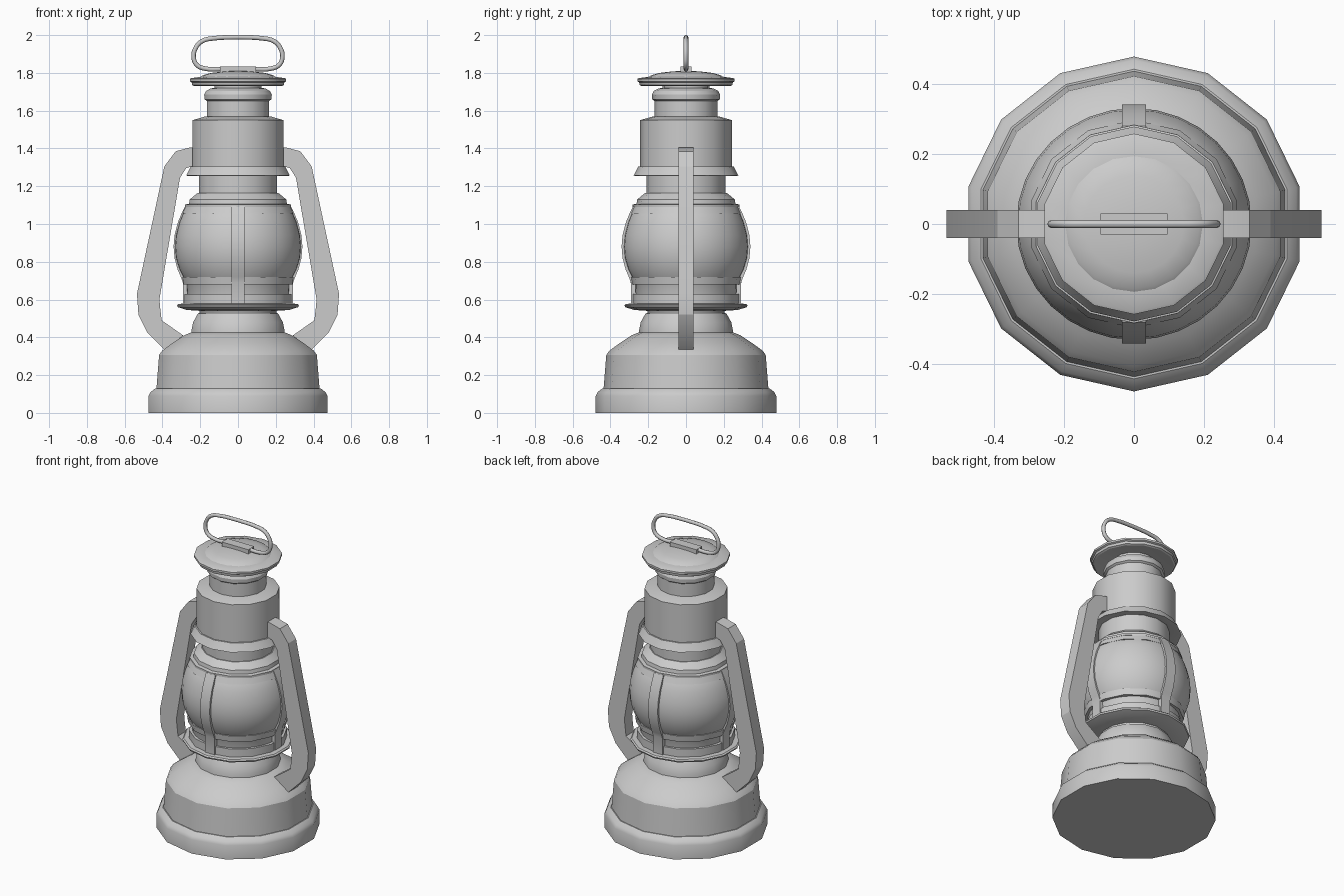
import bpy, bmesh
from math import pi, sin, cos, radians
from mathutils import Matrix

if "Cube" in bpy.data.objects:
    bpy.data.objects.remove(bpy.data.objects["Cube"])


def finish(name, bm, angle=30):
    bmesh.ops.recalc_face_normals(bm, faces=bm.faces)
    me = bpy.data.meshes.new(name)
    bm.to_mesh(me)
    bm.free()
    ob = bpy.data.objects.new(name, me)
    bpy.context.collection.objects.link(ob)
    bpy.ops.object.select_all(action='DESELECT')
    ob.select_set(True)
    bpy.context.view_layer.objects.active = ob
    bpy.ops.object.shade_smooth_by_angle(angle=radians(angle))
    return ob


def lathe(name, prof, n=14, loop=False):
    """Revolve (radius, z) points; loop=True makes a hollow ring."""
    bm = bmesh.new()
    rows = [[bm.verts.new((1.015 * r * cos(pi / 2 + 2 * pi * i / n),
                           r * sin(pi / 2 + 2 * pi * i / n), z)) for i in range(n)]
            for r, z in prof]
    pairs = list(zip(rows, rows[1:]))
    if loop:
        pairs.append((rows[-1], rows[0]))
    else:
        bm.faces.new(rows[0])
        bm.faces.new(rows[-1])
    for a, b in pairs:
        for i in range(n):
            j = (i + 1) % n
            bm.faces.new((a[i], a[j], b[j], b[i]))
    return finish(name, bm)


def strip(name, outer, inner, half, rot=0):
    """Bar of constant width between two (x, z) lines of equal length."""
    bm = bmesh.new()
    q = [[bm.verts.new((o[0], -half, o[1])), bm.verts.new((o[0], half, o[1])),
          bm.verts.new((i[0], half, i[1])), bm.verts.new((i[0], -half, i[1]))]
         for o, i in zip(outer, inner)]
    bm.faces.new(q[0])
    bm.faces.new(q[-1])
    for a, b in zip(q, q[1:]):
        for k in range(4):
            m = (k + 1) % 4
            bm.faces.new((a[k], a[m], b[m], b[k]))
    bmesh.ops.rotate(bm, verts=bm.verts, matrix=Matrix.Rotation(rot, 3, 'Z'))
    return finish(name, bm, 20)


# Fuel tank with stepped foot and dome
lathe("tank_foot", [(.478, 0), (.478, .09), (.468, .11), (.442, .13), (.42, .13)])
lathe("tank_body", [(.437, .12), (.422, .307), (.405, .33), (.35, .37),
                    (.29, .41), (.24, .43)])
# Burner and collar plate
lathe("burner", [(.25, .42), (.248, .44), (.24, .48), (.215, .525), (.205, .53), (.205, .56)])
lathe("collar_plate", [(.20, .54), (.275, .545), (.322, .56), (.326, .57),
                       (.318, .577), (.27, .58)])
# Glass globe
lathe("globe", [(.265, .57), (.27, .69), (.288, .72), (.308, .76), (.326, .82),
                (.331, .88), (.326, .94), (.308, 1.01), (.287, 1.06), (.26, 1.1)], 32)
# Cage bands
lathe("cage_lower_band", [(.287, .57), (.287, .63), (.266, .63), (.266, .57)], 14, True)
lathe("cage_middle_band", [(.291, .68), (.298, .72), (.275, .72), (.266, .68)], 14, True)
lathe("cage_upper_band", [(.297, 1.055), (.282, 1.09), (.262, 1.09), (.27, 1.055)], 14, True)
# Four cage posts
post = [(.29, .58), (.292, .69), (.303, .72), (.32, .76), (.336, .82), (.341, .88),
        (.336, .94), (.318, 1.01), (.297, 1.06), (.28, 1.095)]
for k, side in enumerate(("right", "back", "left", "front")):
    strip("cage_post_" + side, post, [(r - .025, z) for r, z in post], .034, k * pi / 2)
# Stepped globe cap and neck
lathe("globe_cap", [(.26, 1.08), (.283, 1.09), (.283, 1.103), (.262, 1.107), (.258, 1.13),
                    (.24, 1.145), (.215, 1.165), (.2, 1.165)])
lathe("lower_neck", [(.209, 1.15), (.209, 1.31)])
# Chimney with flared skirt
lathe("chimney_skirt", [(.20, 1.275), (.268, 1.255), (.278, 1.256), (.262, 1.285),
                        (.252, 1.305), (.23, 1.305)])
lathe("chimney", [(.243, 1.295), (.243, 1.55), (.18, 1.568), (.15, 1.57)])
lathe("upper_neck", [(.167, 1.56), (.167, 1.655)])
lathe("neck_bead", [(.165, 1.65), (.179, 1.66), (.181, 1.685), (.17, 1.705),
                    (.145, 1.718), (.125, 1.72), (.125, 1.75)])
# Top hood
lathe("hood", [(.12, 1.745), (.235, 1.73), (.245, 1.735), (.248, 1.75), (.258, 1.755),
               (.258, 1.768), (.25, 1.772), (.195, 1.78)])
lathe("hood_dome", [(.20, 1.775), (.185, 1.787), (.14, 1.80), (.07, 1.808), (.03, 1.81)], 20)

# Side frame arms
outer = [(.235, 1.405), (.255, 1.405), (.33, 1.385), (.39, 1.305), (.535, .63),
         (.527, .52), (.48, .425), (.39, .335)]
inner = [(.235, 1.305), (.25, 1.304), (.275, 1.295), (.307, 1.245), (.416, .6),
         (.412, .555), (.404, .49), (.29, .41)]
strip("right_arm", outer, inner, .04)
strip("left_arm", outer, inner, .04, pi)

# Handle clip and wire ring
bm = bmesh.new()
bmesh.ops.create_cube(bm, size=1, matrix=Matrix.Translation((0, 0, 1.816))
                      @ Matrix.Diagonal((.19, .06, .034, 1)))
finish("handle_clip", bm)
half = [(.09, 1.82), (.17, 1.822), (.218, 1.842), (.235, 1.885), (.225, 1.93),
        (.19, 1.968), (.12, 1.984), (.04, 1.988)]
pts = half + [(-x, z) for x, z in reversed(half)]
cu = bpy.data.curves.new("handle_ring", 'CURVE')
cu.dimensions = '3D'
cu.bevel_depth = .012
cu.bevel_resolution = 2
cu.resolution_u = 4
sp = cu.splines.new('BEZIER')
sp.bezier_points.add(len(pts) - 1)
for b, (x, z) in zip(sp.bezier_points, pts):
    b.co = (x, 0, z)
    b.handle_left_type = b.handle_right_type = 'AUTO'
sp.use_cyclic_u = True
bpy.context.collection.objects.link(bpy.data.objects.new("handle_ring", cu))
